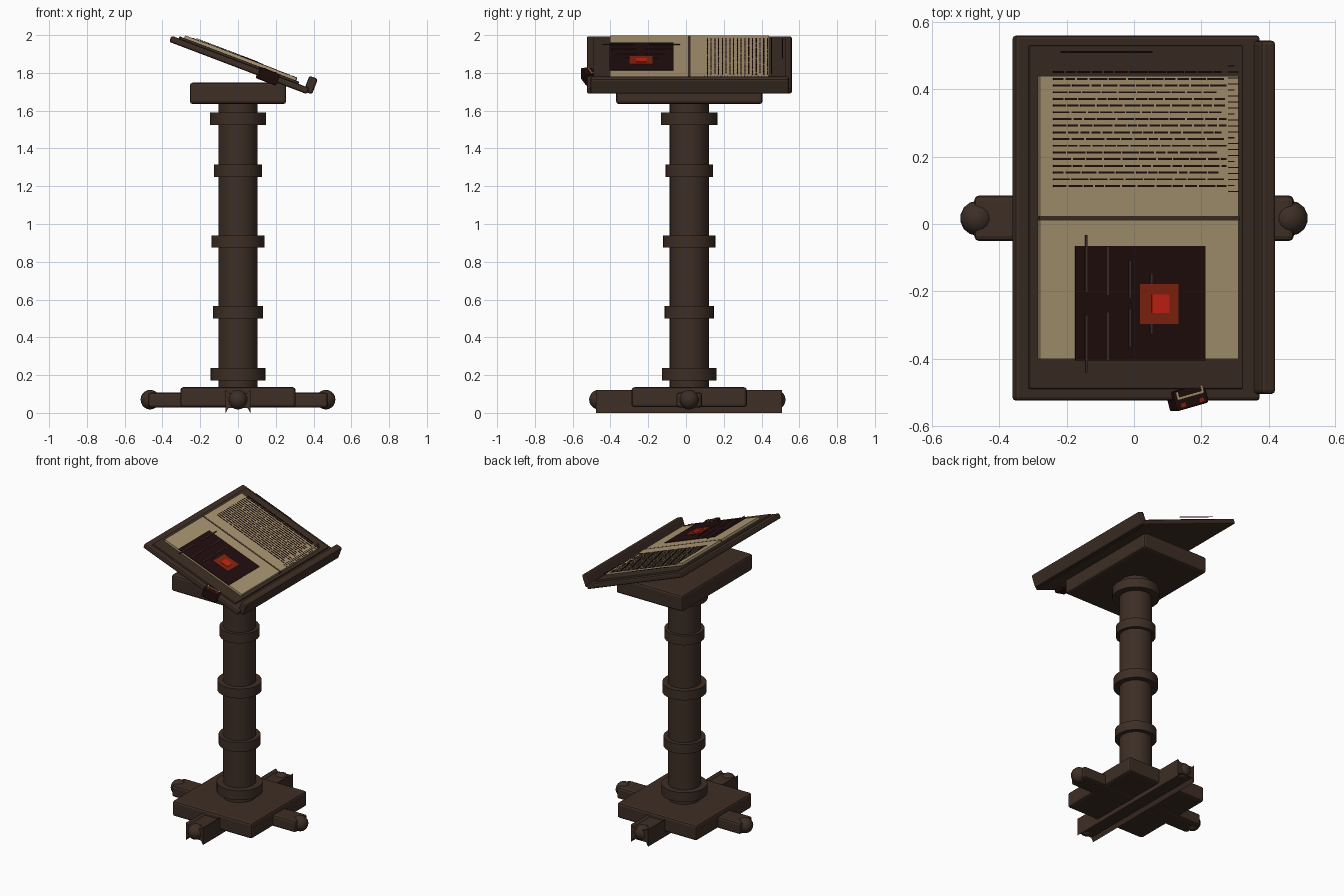
import bpy, bmesh, math, random
from mathutils import Matrix, Vector

if "Cube" in bpy.data.objects:
    bpy.data.objects.remove(bpy.data.objects["Cube"])

random.seed(4)
CY = 0.017                     # column centre in y
TILT = math.radians(20.8)
DESK = Matrix.Translation((0, 0, 1.826)) @ Matrix.Rotation(TILT, 4, 'Y')


def material(name, rgb):
    m = bpy.data.materials.new(name)
    lin = [((c / 255 + 0.055) / 1.055) ** 2.4 if c > 10 else c / 255 / 12.92 for c in rgb]
    m.diffuse_color = (*lin, 1)
    m.use_nodes = True
    m.node_tree.nodes["Principled BSDF"].inputs["Base Color"].default_value = m.diffuse_color
    return m


wood = material("dark_wood", (61, 46, 37))
paper = material("parchment", (172, 152, 116))
ink = material("ink", (34, 13, 14))
streak = material("faded_streak", (60, 46, 40))
rust = material("rust", (132, 36, 16))
red = material("red", (205, 34, 20))


def finish(name, bm, mat, matrix=None, smooth=False, bevel=0):
    bmesh.ops.recalc_face_normals(bm, faces=bm.faces)
    me = bpy.data.meshes.new(name)
    bm.to_mesh(me)
    bm.free()
    ob = bpy.data.objects.new(name, me)
    bpy.context.collection.objects.link(ob)
    me.materials.append(mat)
    if matrix:
        ob.matrix_world = matrix
    if bevel:
        b = ob.modifiers.new("bevel", 'BEVEL')
        b.width, b.segments = bevel, 2
    if smooth:
        bpy.context.view_layer.objects.active = ob
        ob.select_set(True)
        bpy.ops.object.shade_smooth_by_angle(angle=math.radians(35))
        ob.select_set(False)
    return ob


def add_box(bm, x, y, z):
    mid = Vector([(a + b) / 2 for a, b in (x, y, z)])
    size = [b - a for a, b in (x, y, z)]
    bmesh.ops.create_cube(bm, size=1, matrix=Matrix.Translation(mid) @ Matrix.Diagonal((*size, 1)))


def box(name, x, y, z, mat=wood, matrix=None, bevel=0):
    bm = bmesh.new()
    add_box(bm, x, y, z)
    return finish(name, bm, mat, matrix, bevel=bevel)


def cylinder(name, r, z0, z1):
    bm = bmesh.new()
    bmesh.ops.create_cone(bm, cap_ends=True, segments=24, radius1=r, radius2=r, depth=z1 - z0,
                          matrix=Matrix.Translation((0, CY, (z0 + z1) / 2)))
    return finish(name, bm, wood, smooth=True)


def ball(name, x, y):
    bm = bmesh.new()
    bmesh.ops.create_uvsphere(bm, u_segments=14, v_segments=10, radius=0.052,
                              matrix=Matrix.Translation((x, y, 0.07)))
    return finish(name, bm, wood, smooth=True)


# Base plinth and cross feet
box("base_plinth", (-0.305, 0.305), (CY - 0.305, CY + 0.305), (0.03, 0.136), bevel=0.015)
box("side_foot", (-0.475, 0.475), (CY - 0.068, CY + 0.068), (0.028, 0.108), bevel=0.015)

# Front-to-back foot with flared fins along both sides
half = [(0.065, 0.0), (0.065, 0.12), (0.05, 0.105)]
profile = [(0.05, 0.027)] + half + [(-x, z) for x, z in reversed(half)] + [(-0.05, 0.027)]
bm = bmesh.new()
f = bm.faces.new([bm.verts.new((x, -0.477, z)) for x, z in profile])
ext = bmesh.ops.extrude_face_region(bm, geom=[f])
bmesh.ops.translate(bm, vec=(0, 0.985, 0), verts=[v for v in ext["geom"] if isinstance(v, bmesh.types.BMVert)])
finish("long_foot", bm, wood)

for s in (-1, 1):
    ball("side_foot_ball", s * 0.465, CY)
    ball("long_foot_ball", 0, CY - 0.01 + s * 0.468)

# Column with collars
cylinder("column", 0.104, 0.12, 1.65)
for r, z in ((0.145, 0.172), (0.132, 0.5), (0.14, 0.875), (0.126, 1.25), (0.149, 1.525)):
    cylinder("column_collar", r, z, z + 0.065)

# Head block, sloping board, retaining lip
box("head_block", (-0.255, 0.255), (-0.37, 0.405), (1.635, 1.748), bevel=0.015)
box("desk_board", (-0.39, 0.39), (-0.525, 0.56), (0, 0.035), matrix=DESK, bevel=0.01)
box("desk_lip", (0.368, 0.416), (-0.505, 0.545), (0.008, 0.096), matrix=DESK, bevel=0.011)

# Open book
box("book_cover", (-0.349, 0.33), (-0.49, 0.53), (0.03, 0.047), matrix=DESK, bevel=0.004)
box("front_page", (-0.323, 0.308), (-0.402, 0.01), (0.045, 0.062), paper, DESK)
box("back_page", (-0.323, 0.308), (0.024, 0.44), (0.045, 0.062), paper, DESK)
box("book_gutter", (-0.323, 0.312), (0.01, 0.024), (0.045, 0.061), wood, DESK)


def U(x):
    """Desk coordinate for a plan x on the page surface."""
    return (x - 0.0224) / math.cos(TILT)


# Written rows: dashes of random word length
bm = bmesh.new()
for i in range(18):
    y, x = 0.4515 - i * 0.0199, -0.24
    end = 0.275 if i % 3 else 0.26
    while x < end - 0.01:
        w = min(random.uniform(0.025, 0.055), end - x)
        add_box(bm, (U(x), U(x + w)), (y - 0.0028, y + 0.0028), (0.0615, 0.064))
        x += w + 0.006
# Margin ticks
for i in range(22):
    y = 0.47 - i * 0.0178
    add_box(bm, (U(0.282), U(0.298 if i % 4 == 0 else 0.312)), (y - 0.0015, y + 0.0015), (0.0615, 0.064))
# Heading rule above the page
add_box(bm, (U(-0.22), U(0.053)), (0.508, 0.514), (0.066, 0.069))
finish("page_writing", bm, ink, DESK)

# Illustration plates
box("picture_panel", (U(-0.175), U(0.212)), (-0.406, -0.066), (0.0615, 0.065), ink, DESK)
box("picture_frame", (U(0.017), U(0.131)), (-0.298, -0.178), (0.0645, 0.067), rust, DESK)
box("picture_centre", (U(0.051), U(0.103)), (-0.265, -0.21), (0.0665, 0.069), red, DESK)

# Faded vertical streaks, mirrored about the picture centre line
bm = bmesh.new()
for i, (near, far) in enumerate(((0.035, 0.205), (0.026, 0.168), (0.017, 0.127), (0.06, 0.088))):
    x = -0.143 + i * 0.0645
    for s in (-1, 1):
        a, b = sorted((-0.237 + s * near, -0.237 + s * far))
        add_box(bm, (U(x - 0.003), U(x + 0.003)), (a, b), (0.0645, 0.0685))
finish("picture_streaks", bm, streak, DESK)

# Hanging tag on the front edge
tag = DESK @ Matrix.Translation((0.163, -0.515, 0.015)) @ Matrix.Rotation(math.radians(15), 4, 'Z')
box("tag_body", (-0.053, 0.053), (-0.03, 0.03), (-0.032, 0.032), ink, tag, 0.006)
box("tag_strip", (-0.042, 0.042), (0.003, 0.009), (0.03, 0.034), paper, tag)
for s in (-1, 1):
    box("tag_strip_end", (s * 0.04 - 0.003, s * 0.04 + 0.003), (0.005, 0.026), (0.03, 0.034), paper, tag)
    box("tag_stud", (s * 0.03 - 0.008, s * 0.03 + 0.008), (-0.022, -0.01), (0.03, 0.035), rust, tag)
